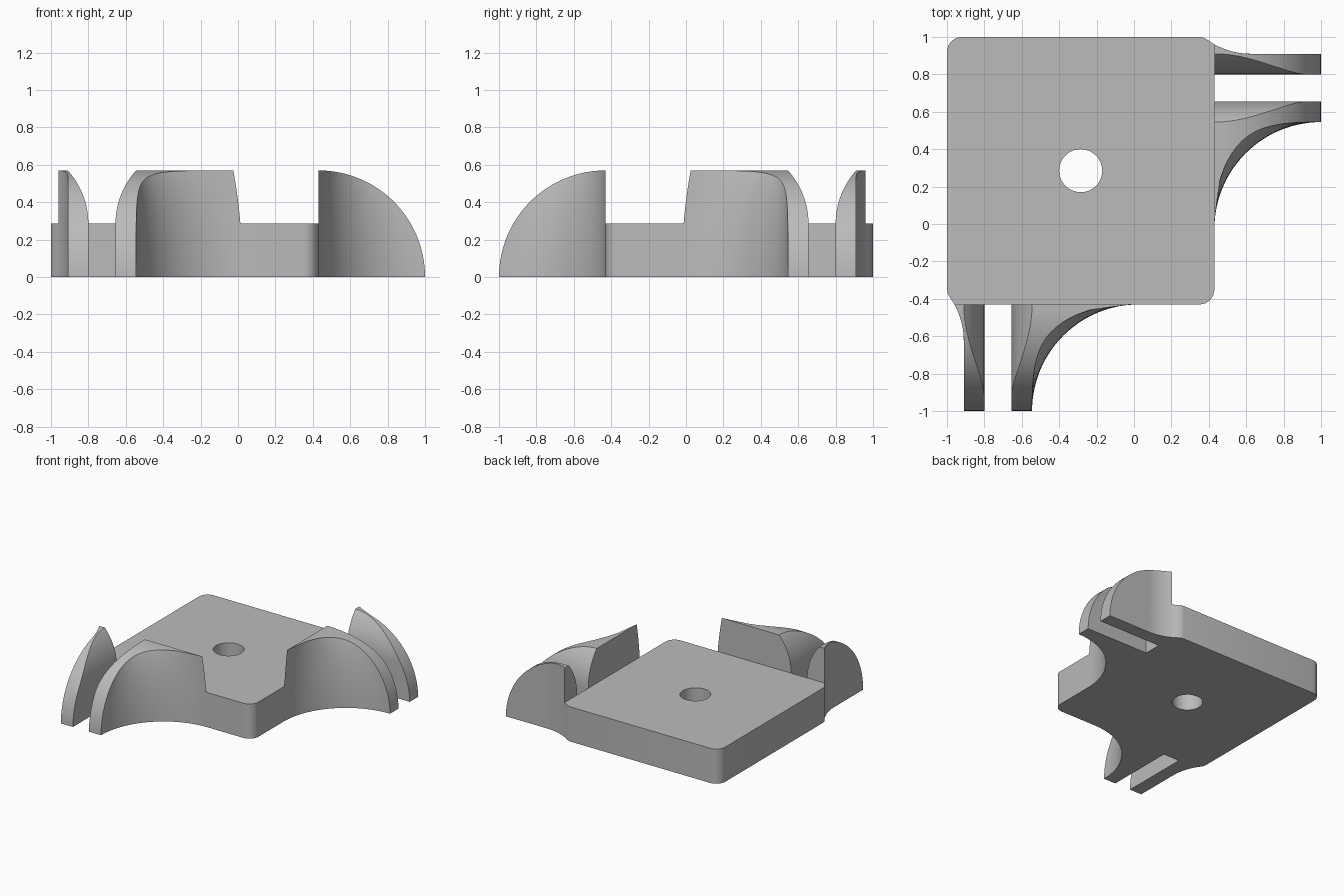
import bpy, bmesh
from math import sin, cos, pi, sqrt, asin

cube = bpy.data.objects.get("Cube")
if cube:
    bpy.data.objects.remove(cube, do_unlink=True)

EDGE, ARM, PLATE_TOP = 0.43, 0.57, 0.285

grey = bpy.data.materials.new("plain_grey")
grey.use_nodes = True
grey.diffuse_color = (0.5, 0.5, 0.5, 1)
grey.node_tree.nodes["Principled BSDF"].inputs["Base Color"].default_value = (0.5, 0.5, 0.5, 1)


def finish(name, bm):
    bmesh.ops.remove_doubles(bm, verts=bm.verts, dist=0.0002)
    bmesh.ops.recalc_face_normals(bm, faces=bm.faces)
    mesh = bpy.data.meshes.new(name)
    bm.to_mesh(mesh)
    bm.free()
    mesh.materials.append(grey)
    obj = bpy.data.objects.new(name, mesh)
    bpy.context.collection.objects.link(obj)
    bpy.ops.object.select_all(action='DESELECT')
    obj.select_set(True)
    bpy.context.view_layer.objects.active = obj
    bpy.ops.object.shade_smooth_by_angle(angle=pi / 6)


def arc(cx, cy, r, start, end, n):
    return [(cx + r * cos(start + (end - start) * i / n),
             cy + r * sin(start + (end - start) * i / n)) for i in range(n + 1)]


def flip(points):
    # Reflection in the diagonal that swaps the two arms
    return [(-y, -x) for x, y in points]


# Base plate: two rounded corners, two corners flowing into the arms, one hole
def base_plate():
    r = 0.08
    sweep = [(-1, -0.35), (-0.995, -0.375), (-0.98, -0.4), (-0.96, -EDGE)]
    outline = sweep + arc(EDGE - r, -EDGE + r, r, -pi / 2, 0, 8)
    outline += flip(sweep)[::-1] + arc(-1 + r, 1 - r, r, pi / 2, pi, 8)
    hole = arc(-0.285, 0.285, 0.115, 0, 2 * pi, 48)[:-1]
    bm = bmesh.new()
    edges = []
    for loop in (outline, hole):
        vs = [bm.verts.new((x, y, 0)) for x, y in loop]
        edges += [bm.edges.new((vs[i - 1], vs[i])) for i in range(len(vs))]
    bmesh.ops.triangle_fill(bm, edges=edges, use_beauty=True, use_dissolve=False)
    top = bmesh.ops.extrude_face_region(bm, geom=bm.faces[:])
    bmesh.ops.translate(bm, vec=(0, 0, PLATE_TOP),
                        verts=[g for g in top["geom"] if isinstance(g, bmesh.types.BMVert)])
    finish("base_plate", bm)


# The slot between the ribs widens above the plate
def flare(z):
    h = max(0, z - PLATE_TOP)
    return 0.424 - sqrt(0.424 ** 2 - h * h)


def wide_section(z, tip, n=28):
    a = ARM * sqrt(1 - (z / 1.39) ** 2)
    b = ARM * sqrt(1 - (z / 0.71) ** 2)
    first = asin(max(-1, min(1, 1 - tip / b)))
    xi = -0.655 + flare(z)
    ring = [(xi, 0), (xi, tip)]
    for i in range(n + 1):
        t = first + (pi / 2 - first) * i / n
        ring.append((-0.545 + a * (1 - cos(t)), b * (1 - sin(t))))
    return ring


def thin_section(z, tip, n=28):
    xi = -0.8 - flare(z)
    ring = [(xi, 0), (xi, tip)]
    for i in range(n + 1):
        d = tip * (1 - i / n)
        ring.append((-0.91 - 0.05 * max(0, 1 - d / 0.19) ** 2, d))
    return ring


# A rib is lofted upward, its reach following a quarter circle
def rib(name, section, mirrored, levels=30):
    bm = bmesh.new()
    rings = []
    for k in range(levels + 1):
        t = pi / 2 * k / levels
        z, tip = ARM * sin(t), max(0, ARM * cos(t))
        pts = [(x, -EDGE - d) for x, d in section(z, tip)]
        if mirrored:
            pts = flip(pts)
        rings.append([bm.verts.new((x, y, z)) for x, y in pts])
    for low, high in zip(rings, rings[1:]):
        for i in range(len(low)):
            bm.faces.new((low[i - 1], low[i], high[i], high[i - 1]))
    bm.faces.new(rings[0][::-1])
    finish(name, bm)


base_plate()
for side, mirrored in (("front", False), ("left", True)):
    rib(side + "_wide_rib", wide_section, mirrored)
    rib(side + "_thin_rib", thin_section, mirrored)
